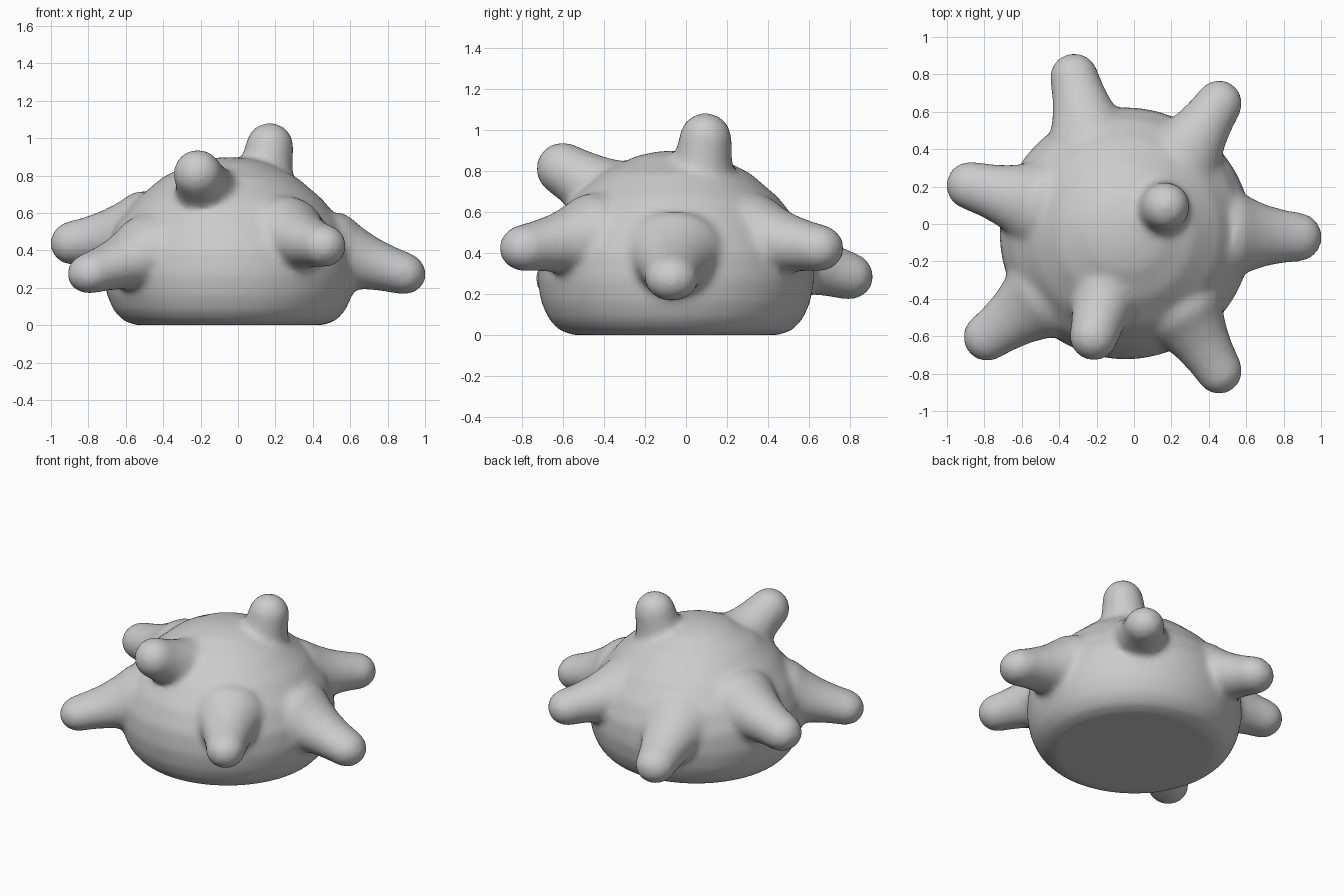
import bpy, bmesh, math
from mathutils import Vector, Matrix

if "Cube" in bpy.data.objects:
    bpy.data.objects.remove(bpy.data.objects["Cube"])

bm = bmesh.new()


def lathe(profile, matrix, seg=48):
    """Closed solid of revolution; profile runs from pole to pole as (radius, height)."""
    rings = []
    for r, h in profile:
        if r == 0:
            rings.append([bm.verts.new(matrix @ Vector((0, 0, h)))])
        else:
            rings.append([bm.verts.new(matrix @ Vector((
                r * math.cos(2 * math.pi * i / seg),
                r * math.sin(2 * math.pi * i / seg), h))) for i in range(seg)])
    for a, b in zip(rings, rings[1:]):
        for i in range(seg):
            j = (i + 1) % seg
            if len(a) == 1:
                bm.faces.new((a[0], b[j], b[i]))
            elif len(b) == 1:
                bm.faces.new((a[i], a[j], b[0]))
            else:
                bm.faces.new((a[i], a[j], b[j], b[i]))


# Domed body with a flat foot
lathe([(0, 0), (0.5, 0), (0.57, 0.025), (0.62, 0.08), (0.655, 0.16), (0.675, 0.27),
       (0.665, 0.4), (0.61, 0.53), (0.5, 0.67), (0.36, 0.79), (0.2, 0.87), (0.1, 0.893), (0, 0.9)],
      Matrix.Translation((-0.045, -0.05, 0)), 96)


def knob(tip, root, r, squash=0.92):
    """Rounded spike flaring out where it meets the body."""
    tip, root = Vector(tip), Vector(root)
    axis = (tip - root).normalized()
    side = Vector((0, 0, 1)).cross(axis).normalized()
    up = axis.cross(side)
    m = Matrix((side, up * squash, axis)).transposed().to_4x4()
    m.translation = tip
    profile = [(0, -0.5), (r * 1.9, -0.42), (r * 1.85, -0.36), (r * 1.5, -0.27),
               (r * 1.25, -0.18), (r * 1.08, -0.08)]
    profile += [(r * math.cos(a), r * math.sin(a))
                for a in [math.pi / 2 * i / 8 for i in range(8)]] + [(0, r)]
    lathe(profile, m)


# Knobs: tip centre, root, radius
for tip, root, r, squash in [
    ((0.17, 0.095, 0.955), (0.1, 0.05, 0.55), 0.128, 1.0),
    ((-0.215, -0.6, 0.81), (-0.12, -0.25, 0.6), 0.13, 1.0),
    ((0.875, -0.07, 0.28), (0.4, -0.05, 0.42), 0.132, 0.87),
    ((0.455, -0.785, 0.425), (0.22, -0.4, 0.48), 0.125, 0.92),
    ((0.455, 0.645, 0.425), (0.2, 0.27, 0.48), 0.125, 0.92),
    ((-0.32, 0.785, 0.29), (-0.21, 0.35, 0.42), 0.13, 0.9),
    ((-0.875, 0.205, 0.44), (-0.45, 0.09, 0.5), 0.13, 0.92),
    ((-0.785, -0.605, 0.28), (-0.42, -0.34, 0.4), 0.13, 0.85),
]:
    knob(tip, root, r, squash)

me = bpy.data.meshes.new("knobbly_body")
bm.to_mesh(me)
bm.free()
body = bpy.data.objects.new("knobbly_body", me)
bpy.context.collection.objects.link(body)

# Fuse everything and soften the joins
rm = body.modifiers.new("fuse", 'REMESH')
rm.mode = 'VOXEL'
rm.voxel_size = 0.02
rm.use_smooth_shade = True
sm = body.modifiers.new("soften", 'SMOOTH')
sm.factor = 0.5
sm.iterations = 12
